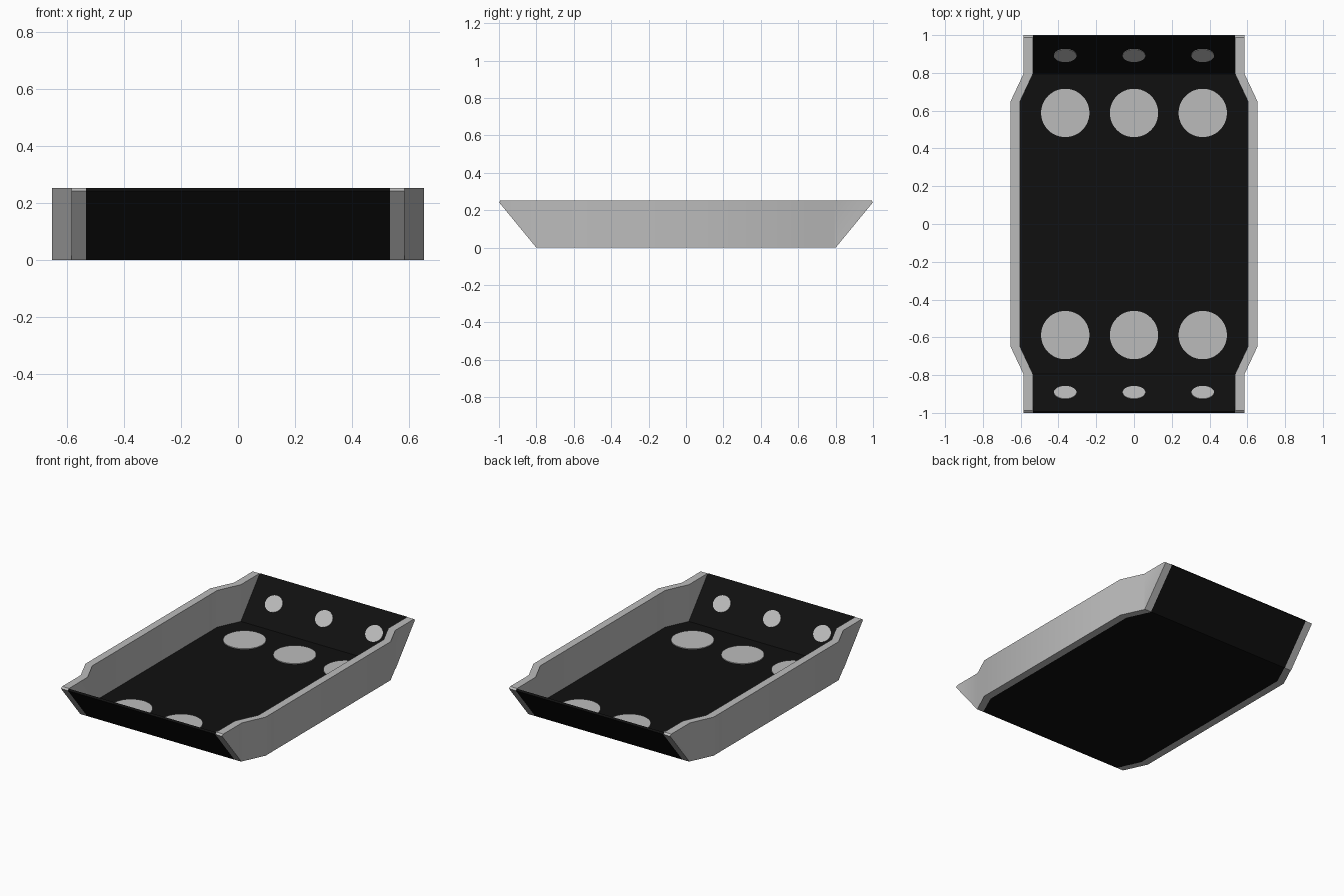
import bpy, bmesh, math
from mathutils import Vector, Matrix

cube = bpy.data.objects.get("Cube")
if cube:
    bpy.data.objects.remove(cube, do_unlink=True)


def material(name, value):
    m = bpy.data.materials.new(name)
    m.use_nodes = True
    color = (value, value, value, 1)
    m.diffuse_color = color
    m.node_tree.nodes["Principled BSDF"].inputs["Base Color"].default_value = color
    return m


GREY = material("light grey", 0.5)
BLACK = material("black", 0.005)

HEIGHT, SKIN, WALL = 0.253, 0.012, 0.05
# Half of the inner plan outline: (y, half width)
PLAN = [(-1, 0.535), (-0.795, 0.535), (-0.648, 0.604),
        (0.648, 0.604), (0.795, 0.535), (1, 0.535)]
FOOT, LIP = 0.8, 0.243          # ramp starts at y = FOOT and rises to LIP at y = 1
ramp = Vector((0, 1 - FOOT, LIP)).normalized()
ramp_out = Vector((0, ramp.z, -ramp.y))


def finish(bm, name, mat, smooth=False):
    bmesh.ops.recalc_face_normals(bm, faces=bm.faces)
    mesh = bpy.data.meshes.new(name)
    bm.to_mesh(mesh)
    bm.free()
    mesh.materials.append(mat)
    obj = bpy.data.objects.new(name, mesh)
    bpy.context.collection.objects.link(obj)
    if smooth:
        bpy.ops.object.select_all(action="DESELECT")
        obj.select_set(True)
        bpy.context.view_layer.objects.active = obj
        bpy.ops.object.shade_smooth_by_angle(angle=math.radians(30))
    return obj


def cut(bm, point, normal):
    """Trim away everything on the normal's side and cap the opening."""
    geom = bm.verts[:] + bm.edges[:] + bm.faces[:]
    made = bmesh.ops.bisect_plane(bm, geom=geom, plane_co=point, plane_no=normal,
                                  clear_outer=True)["geom_cut"]
    bmesh.ops.holes_fill(bm, edges=[e for e in made if isinstance(e, bmesh.types.BMEdge)])


# Side walls: jogged strips with ends cut along the ramps
for side, label in ((1, "left"), (-1, "right")):
    bm = bmesh.new()
    rings = []
    for y, x in PLAN:
        y *= 1.1 if abs(y) == 1 else 1
        corners = [(x, 0), (x + WALL, 0), (x + WALL, HEIGHT), (x, HEIGHT)]
        rings.append([bm.verts.new((side * cx, y, cz)) for cx, cz in corners])
    for a, b in zip(rings, rings[1:]):
        for i in range(4):
            j = (i + 1) % 4
            bm.faces.new((a[i], a[j], b[j], b[i]))
    bm.faces.new(rings[0])
    bm.faces.new(rings[-1])
    for end in (1, -1):
        flip = Vector((1, end, 1))
        cut(bm, Vector((0, FOOT, 0)) * flip, ramp_out * flip)
        cut(bm, Vector((0, 1, LIP)) * flip, ramp * flip)
    finish(bm, label + "_side_wall", GREY, True)

# Floor and both end ramps: one bent sheet
bm = bmesh.new()
rows = []
for y, x in PLAN:
    s = math.copysign(1, y)
    if abs(y) == 1:
        low, high = (y, LIP), (s * 0.9915, HEIGHT)
    elif abs(y) > 0.7:
        low, high = (s * FOOT, 0), (s * 0.794, SKIN)
    else:
        low, high = (y, 0), (y, SKIN)
    rows.append([bm.verts.new((k * x, *p)) for k, p in
                 ((-1, low), (1, low), (1, high), (-1, high))])
for a, b in zip(rows, rows[1:]):
    for i in range(4):
        j = (i + 1) % 4
        bm.faces.new((a[i], a[j], b[j], b[i]))
bm.faces.new(rows[0])
bm.faces.new(rows[-1])
finish(bm, "floor_and_ramps", BLACK)


def disc(name, radius, squash, center, tilt):
    bm = bmesh.new()
    bmesh.ops.create_cone(bm, cap_ends=True, segments=48, radius1=radius,
                          radius2=radius, depth=0.006)
    bm.transform(Matrix.Translation(center) @ Matrix.Rotation(tilt, 4, "X")
                 @ Matrix.Diagonal((1, squash, 1, 1)))
    finish(bm, name, GREY)


# Round spots: large ones on the floor, small ones on the ramps
slope = math.atan2(ramp.z, ramp.y)
for end, label in ((-1, "front"), (1, "back")):
    for x, spot in ((-0.364, "right"), (0, "middle"), (0.364, "left")):
        disc(f"{label}_{spot}_floor_spot", 0.128, 1,
             (x, end * 0.588, SKIN + 0.002), 0)
        inner = Vector((x, 0.895, (0.895 - FOOT) * LIP / (1 - FOOT)))
        inner -= ramp_out * (SKIN - 0.001)
        inner.y = 0.893
        inner.z = SKIN + (0.893 - 0.794) * (HEIGHT - SKIN) / (0.9915 - 0.794) + 0.002
        disc(f"{label}_{spot}_ramp_spot", 0.06, 0.88,
             inner * Vector((1, end, 1)), end * slope)
